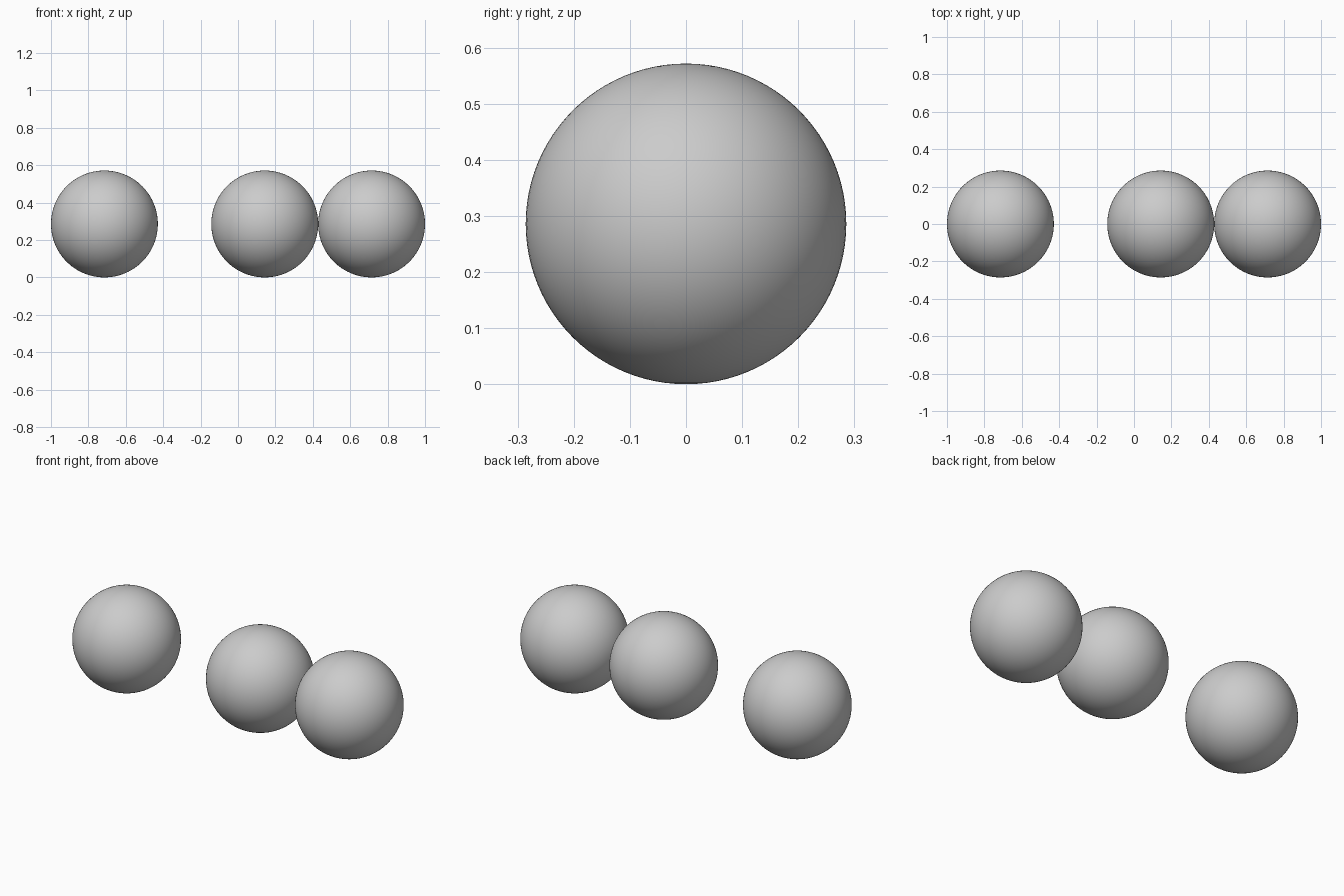
import bpy

if "Cube" in bpy.data.objects:
    bpy.data.objects.remove(bpy.data.objects["Cube"])

R = 2 / 7  # ball radius: the row is seven radii long


def ball(name, x):
    bpy.ops.mesh.primitive_uv_sphere_add(
        segments=96, ring_count=48, radius=R, location=(x, 0, R))
    obj = bpy.context.object
    obj.name = name
    bpy.ops.object.shade_smooth()
    return obj


# One separate ball on the left, two touching balls on the right
for name, x in (("left_ball", -2.5 * R),
                ("middle_ball", 0.5 * R),
                ("right_ball", 2.5 * R)):
    ball(name, x)
